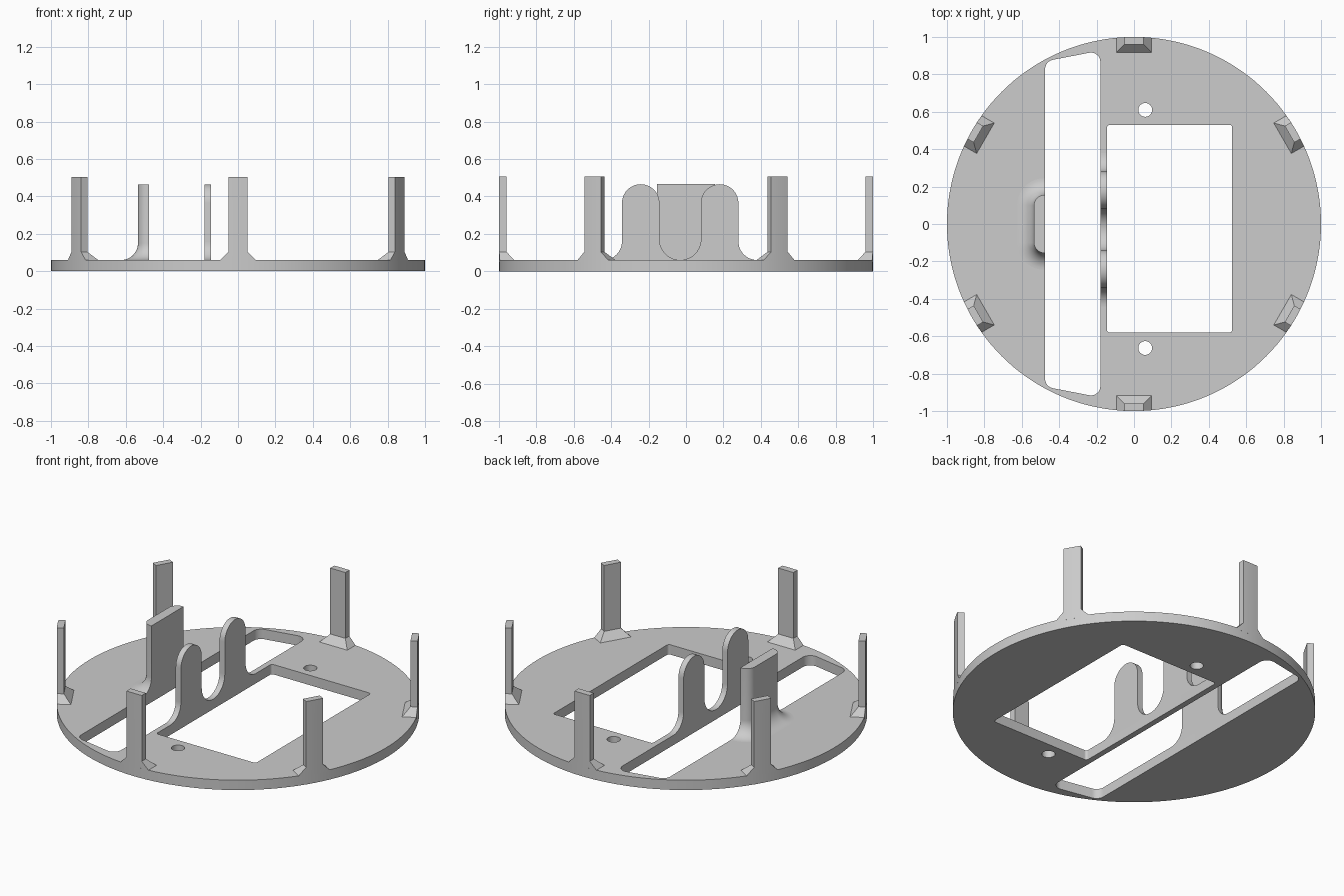
import bpy, bmesh
from math import pi, sin, cos, tan, sqrt, radians
from mathutils import Matrix, Vector

cube = bpy.data.objects.get("Cube")
if cube:
    bpy.data.objects.remove(cube)

grey = bpy.data.materials.new("plain grey")
grey.use_nodes = True
grey.diffuse_color = (0.604, 0.604, 0.604, 1)
grey.node_tree.nodes["Principled BSDF"].inputs["Base Color"].default_value = grey.diffuse_color

PLATE = 0.06          # plate thickness
SUNK = PLATE - 0.01   # parts on the plate start slightly inside it


def finish(name, bm):
    """Turn a bmesh into a smooth-by-angle object."""
    bmesh.ops.remove_doubles(bm, verts=bm.verts, dist=1e-5)
    bmesh.ops.recalc_face_normals(bm, faces=bm.faces)
    mesh = bpy.data.meshes.new(name)
    bm.to_mesh(mesh)
    bm.free()
    mesh.materials.append(grey)
    obj = bpy.data.objects.new(name, mesh)
    bpy.context.collection.objects.link(obj)
    bpy.ops.object.select_all(action='DESELECT')
    obj.select_set(True)
    bpy.context.view_layer.objects.active = obj
    bpy.ops.object.shade_smooth_by_angle(angle=radians(30))


def arc(cx, cy, r, start, end, n=12):
    return [(cx + r * cos(radians(start + (end - start) * i / n)),
             cy + r * sin(radians(start + (end - start) * i / n))) for i in range(n + 1)]


def rounded(corners, radius, n=8):
    """Polygon with each corner replaced by a tangent arc."""
    pts = []
    for i, corner in enumerate(corners):
        c = Vector(corner)
        a = (Vector(corners[i - 1]) - c).normalized()
        b = (Vector(corners[(i + 1) % len(corners)]) - c).normalized()
        half = a.angle(b) / 2
        centre = c + (a + b).normalized() * radius / sin(half)
        start = c + a * radius / tan(half) - centre
        end = c + b * radius / tan(half) - centre
        for k in range(n + 1):
            pts.append(centre + start.lerp(end, k / n).normalized() * radius)
    return pts


def slab(name, outlines, depth, matrix):
    """Filled outline with holes, given thickness."""
    curve = bpy.data.curves.new(name + " outline", 'CURVE')
    curve.dimensions = '2D'
    curve.fill_mode = 'BOTH'
    curve.extrude = depth / 2
    for pts in outlines:
        s = curve.splines.new('POLY')
        s.points.add(len(pts) - 1)
        for p, q in zip(s.points, pts):
            p.co = (q[0], q[1], 0, 1)
        s.use_cyclic_u = True
    helper = bpy.data.objects.new(name + " outline", curve)
    bpy.context.collection.objects.link(helper)
    bpy.context.view_layer.update()
    mesh = bpy.data.meshes.new_from_object(
        helper.evaluated_get(bpy.context.evaluated_depsgraph_get()))
    bm = bmesh.new()
    bm.from_mesh(mesh)
    bm.transform(matrix)
    bpy.data.objects.remove(helper)
    bpy.data.meshes.remove(mesh)
    finish(name, bm)


def loft(name, sections, matrix=Matrix()):
    """Closed skin through rings of equal point count."""
    bm = bmesh.new()
    rings = [[bm.verts.new(p) for p in ring] for ring in sections]
    n = len(rings[0])
    for low, high in zip(rings, rings[1:]):
        for i in range(n):
            j = (i + 1) % n
            bm.faces.new((low[i], low[j], high[j], high[i]))
    bm.faces.new(rings[0][::-1])
    bm.faces.new(rings[-1])
    bm.transform(matrix)
    finish(name, bm)


# Round base plate with slot, window and two screw holes
slot = rounded([(-0.475, -0.87), (-0.18, -0.927), (-0.18, 0.927), (-0.475, 0.87)], 0.05)
window = rounded([(-0.145, -0.58), (0.525, -0.58), (0.525, 0.53), (-0.145, 0.53)], 0.015)
holes = [arc(0.06, y, 0.037, 0, 360, 32)[:-1] for y in (0.61, -0.663)]
rim = arc(0, 0, 1, 0, 360, 144)[:-1]
slab("base_plate", [rim, slot, window] + holes, PLATE, Matrix.Translation((0, 0, PLATE / 2)))

# Pair of rounded tabs joined by a U-shaped valley, with flared feet
right_tab, left_tab, r, spread = -0.242, 0.18, 0.1, 0.1
valley = (left_tab - right_tab) / 2 - r
z_top = 0.465 - r
tabs = (arc(right_tab - r - spread, PLATE + spread, spread, -90, 0)
        + arc(right_tab, z_top, r, 180, 0, 20)
        + arc((left_tab + right_tab) / 2, PLATE + valley, valley, -180, 0, 20)
        + arc(left_tab, z_top, r, 180, 0, 20)
        + arc(left_tab + r + spread, PLATE + spread, spread, 180, 270))
tabs = [(tabs[0][0], SUNK)] + tabs + [(tabs[-1][0], SUNK)]
upright = Matrix(((0, 0, 1, -0.1625), (1, 0, 0, 0), (0, 1, 0, 0), (0, 0, 0, 1)))
slab("twin_tabs", [tabs], 0.035, upright)


# Upright stop beside the slot, blended into the plate
def stop_ring(grow, z):
    front, side, half, c = -0.475, -0.535, 0.155, 0.055
    ring = [(front, half + grow)]
    ring += arc(side + c, half - c, c + grow, 90, 180, 10)
    ring += arc(side + c, c - half, c + grow, 180, 270, 10)
    ring += [(front, -half - grow)]
    return [(x, y, z) for x, y in ring]


fillet = 0.09
rings = [stop_ring(fillet, SUNK)]
for i in range(13):
    a = pi / 2 * i / 12
    rings.append(stop_ring(fillet * (1 - sin(a)), PLATE + fillet * (1 - cos(a))))
rings.append(stop_ring(0, 0.465))
loft("upright_stop", rings)


# Six rim posts on bevelled feet, outer faces following the rim
def post_ring(half, inner, z):
    xs = [half * k / 3 for k in range(-3, 4)]
    ring = [(x, sqrt(1 - x * x), z) for x in xs]
    return ring + [(half, inner, z), (-half, inner, z)]


post = [post_ring(0.094, 0.917, SUNK), post_ring(0.094, 0.917, PLATE),
        post_ring(0.051, 0.96, 0.104), post_ring(0.051, 0.96, 0.505)]
for i in range(6):
    loft(f"rim_post_{i + 1}", post, Matrix.Rotation(i * pi / 3, 4, 'Z'))
